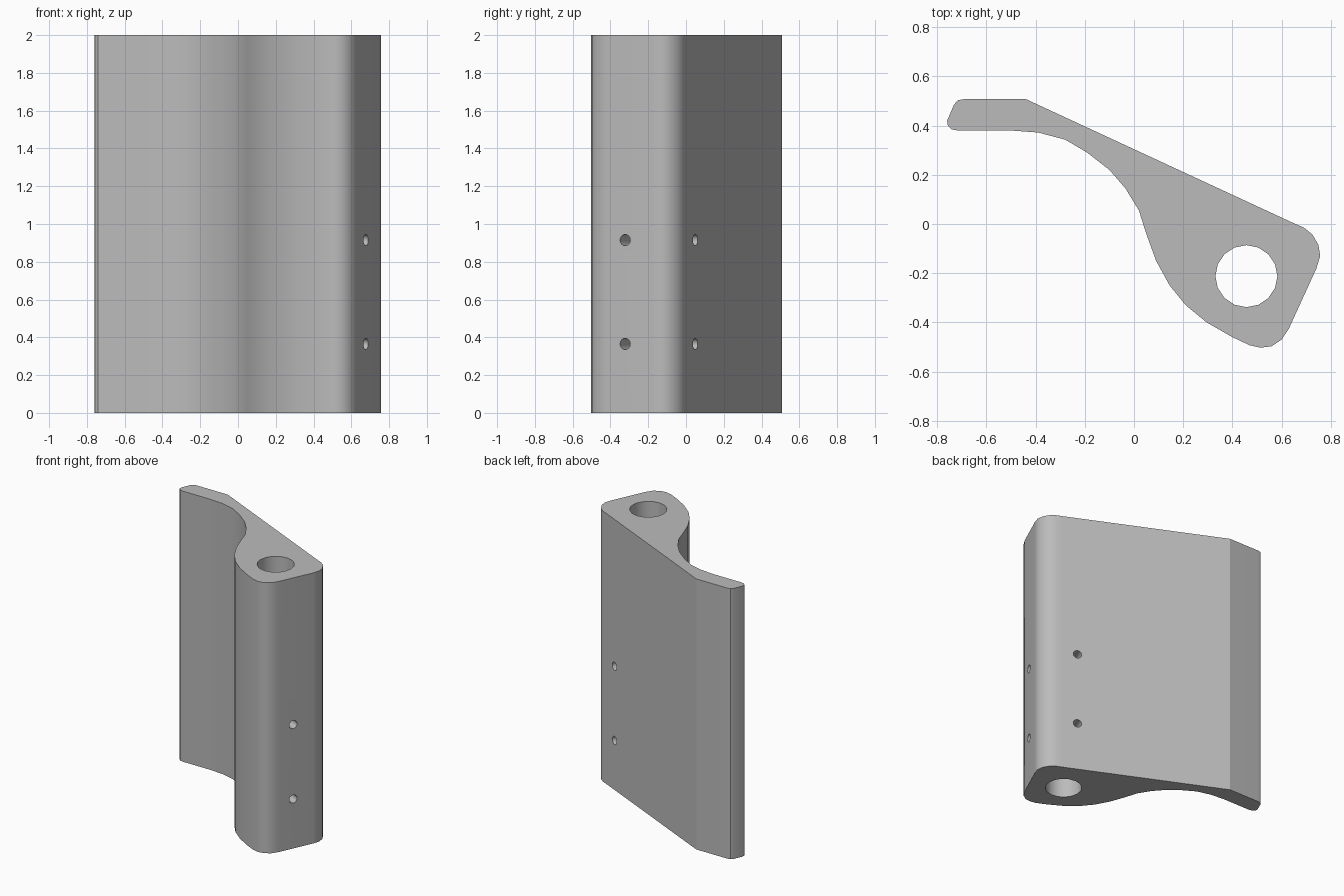
import bpy
import bmesh
from math import pi, radians
from mathutils import Vector

cube = bpy.data.objects.get("Cube")
if cube:
    bpy.data.objects.remove(cube, do_unlink=True)

HEIGHT = 2.0
BORE = Vector((0.457, -0.212, 0))
OUTLINE = [
    # rounded tip and concave underside of the arm
    (-0.76, 0.42), (-0.757, 0.4), (-0.742, 0.385), (-0.715, 0.38), (-0.5, 0.38),
    (-0.39, 0.372), (-0.28, 0.343), (-0.19, 0.29), (-0.1, 0.22), (-0.035, 0.145), (0.02, 0.055),
    # convex side of the barrel
    (0.05, -0.04), (0.09, -0.15), (0.145, -0.25), (0.21, -0.33), (0.295, -0.4),
    (0.4, -0.46), (0.47, -0.493), (0.515, -0.503), (0.56, -0.497), (0.6, -0.47), (0.63, -0.425),
    # outer corner, then the long straight back
    (0.742, -0.18), (0.757, -0.13), (0.75, -0.085), (0.725, -0.042), (0.69, -0.014), (0.65, 0.003),
    (-0.44, 0.508), (-0.69, 0.508), (-0.717, 0.503), (-0.732, 0.485),
]

grey = bpy.data.materials.new("mid grey")
grey.use_nodes = True
colour = (0.5, 0.5, 0.5, 1)
grey.diffuse_color = colour
grey.node_tree.nodes["Principled BSDF"].inputs["Base Color"].default_value = colour

# Extruded body
bm = bmesh.new()
base = bm.faces.new([bm.verts.new((x, y, 0)) for x, y in OUTLINE])
top = bmesh.ops.extrude_face_region(bm, geom=[base])["geom"]
bmesh.ops.translate(bm, vec=(0, 0, HEIGHT), verts=[v for v in top if isinstance(v, bmesh.types.BMVert)])
bmesh.ops.recalc_face_normals(bm, faces=bm.faces)
mesh = bpy.data.meshes.new("hinge_bracket")
bm.to_mesh(mesh)
bm.free()
body = bpy.data.objects.new("hinge_bracket", mesh)
bpy.context.collection.objects.link(body)
mesh.materials.append(grey)


def drill(start, end, radius, sides):
    """Cut a round hole from start to end."""
    axis = end - start
    bpy.ops.mesh.primitive_cylinder_add(
        vertices=sides, radius=radius, depth=axis.length,
        location=(start + end) / 2, rotation=axis.to_track_quat('Z', 'Y').to_euler())
    cutter = bpy.context.object
    cutter.hide_render = True
    cutter.data.materials.append(grey)
    bpy.context.view_layer.objects.active = body
    cut = body.modifiers.new("hole", 'BOOLEAN')
    cut.operation, cut.solver, cut.object = 'DIFFERENCE', 'EXACT', cutter
    bpy.ops.object.modifier_apply(modifier=cut.name)
    bpy.data.objects.remove(cutter, do_unlink=True)


# Long bore, and two pairs of screw holes that run into it
drill(BORE - Vector((0, 0, 0.1)), BORE + Vector((0, 0, HEIGHT + 0.1)), 0.126, 16)
side_normal = Vector((0.907, -0.421, 0))
back_normal = Vector((0.421, 0.907, 0))
for z in (0.365, 0.915):
    for point, normal in (((0.683, -0.325, z), side_normal), ((0.551, 0.05, z), back_normal)):
        p = Vector(point)
        drill(p + normal * 0.1, p - normal * 0.22, 0.03, 16)

# Smooth curves, flat panels, crisp bend on the back
bpy.ops.object.select_all(action='DESELECT')
body.select_set(True)
bpy.context.view_layer.objects.active = body
bpy.ops.object.shade_smooth_by_angle(angle=radians(32))
verts = body.data.vertices
for edge in body.data.edges:
    if all((verts[i].co.xy - Vector((-0.44, 0.508))).length < 0.005 for i in edge.vertices):
        edge.use_edge_sharp = True
weighted = body.modifiers.new("flat panels", 'WEIGHTED_NORMAL')
weighted.keep_sharp = True
